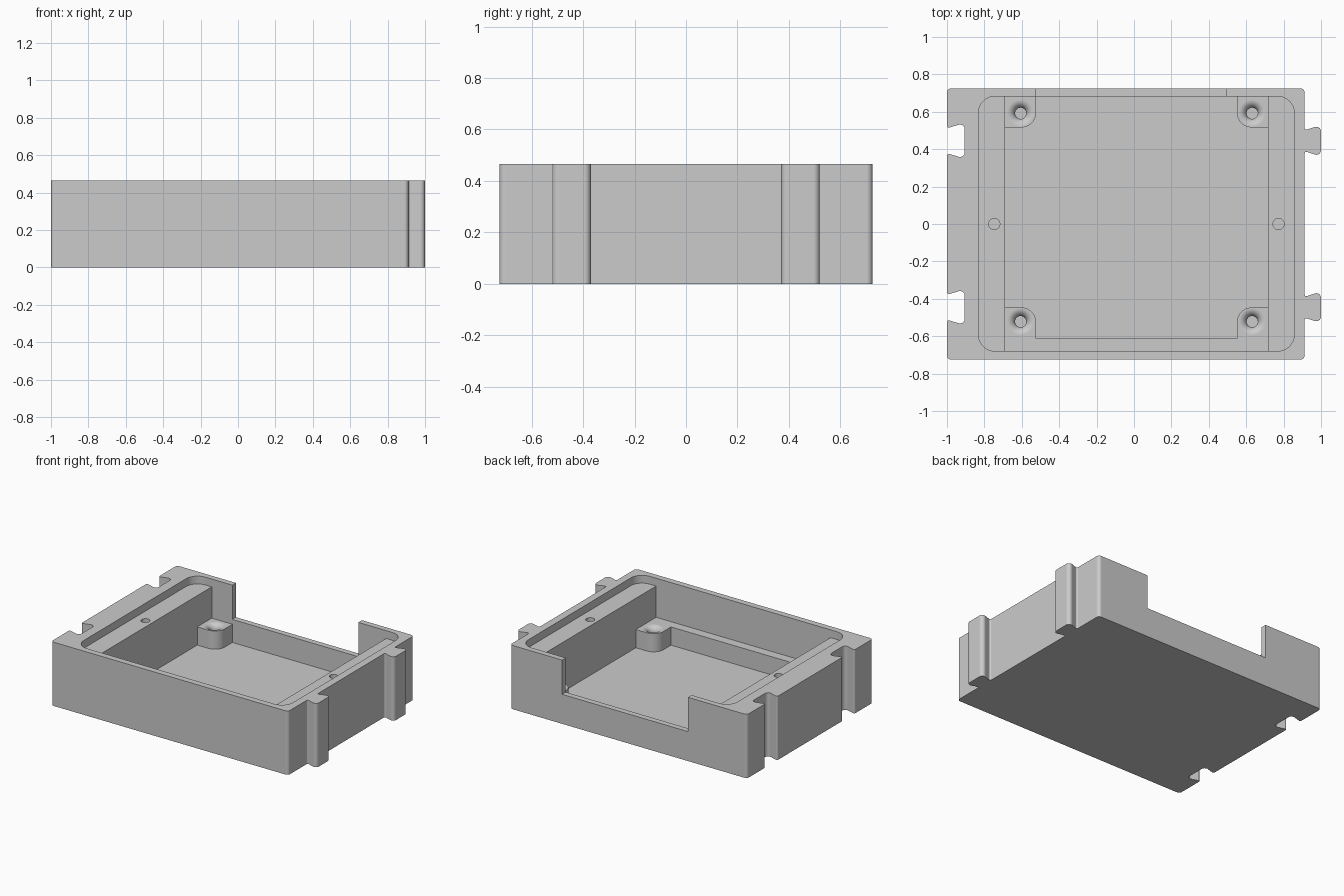
import bpy
import bmesh
from math import radians, sin, cos, tan, atan2, pi
from mathutils import Vector

default = bpy.data.objects.get("Cube")
if default:
    bpy.data.objects.remove(default)

HEIGHT = 0.465
LEDGE = 0.408      # side ledges
SILL = 0.215       # bottom of the back opening
STEP = 0.18        # screw posts and front step
FLOOR = 0.047
OVER = 0.6         # cutters end above the rim
LEFT, RIGHT = -0.69, 0.717
FRONT, BACK = -0.68, 0.683

grey = bpy.data.materials.new("light grey plastic")
grey.use_nodes = True
grey.diffuse_color = (0.6, 0.6, 0.6, 1)
grey.node_tree.nodes["Principled BSDF"].inputs["Base Color"].default_value = (0.6, 0.6, 0.6, 1)


def rounded(corners, steps=8):
    """Outline from (x, y, radius) corners, each rounded by a tangent arc."""
    out = []
    for i, (x, y, r) in enumerate(corners):
        if r == 0:
            out.append((x, y))
            continue
        p = Vector((x, y, 0))
        a = (Vector((*corners[i - 1][:2], 0)) - p).normalized()
        b = (Vector((*corners[(i + 1) % len(corners)][:2], 0)) - p).normalized()
        half = a.angle(b) / 2
        centre = p + (a + b).normalized() * (r / sin(half))
        start = p + a * (r / tan(half)) - centre
        first = atan2(start.y, start.x)
        sweep = pi - 2 * half
        if a.cross(b).z > 0:
            sweep = -sweep
        for k in range(steps + 1):
            t = first + sweep * k / steps
            out.append((centre.x + r * cos(t), centre.y + r * sin(t)))
    return out


def solid(name, rings):
    """Closed solid through rings of equal point counts, bottom to top."""
    bm = bmesh.new()
    loops = [[bm.verts.new(p) for p in ring] for ring in rings]
    count = len(loops[0])
    for low, high in zip(loops, loops[1:]):
        for k in range(count):
            n = (k + 1) % count
            bm.faces.new((low[k], low[n], high[n], high[k]))
    bm.faces.new(loops[0][::-1])
    bm.faces.new(loops[-1])
    mesh = bpy.data.meshes.new(name)
    bm.to_mesh(mesh)
    bm.free()
    mesh.materials.append(grey)
    obj = bpy.data.objects.new(name, mesh)
    bpy.context.scene.collection.objects.link(obj)
    return obj


def prism(name, corners, z0, z1):
    points = rounded(corners)
    return solid(name, [[(x, y, z) for x, y in points] for z in (z0, z1)])


def lathe(name, x, y, profile, sides=32):
    turns = [2 * pi * k / sides for k in range(sides)]
    return solid(name, [[(x + r * cos(t), y + r * sin(t), z) for t in turns]
                        for r, z in profile])


def box(x0, x1, y0, y1, r=0):
    return [(x0, y0, r), (x1, y0, r), (x1, y1, r), (x0, y1, r)]


# Outer body with dovetail tabs on one side and matching slots on the other
SIDE = 0.912
outline = [(-1, -0.725, 0.023), (SIDE, -0.725, 0.023)]
for c in (-0.445, 0.445):
    outline += [(SIDE, c - 0.055, 0.01), (1, c - 0.085, 0.025),
                (1, c + 0.085, 0.025), (SIDE, c + 0.055, 0.01)]
outline += [(SIDE, 0.725, 0.023), (-1, 0.725, 0.023)]
for c in (0.445, -0.445):
    outline += [(-1, c + 0.067, 0.01), (-0.905, c + 0.095, 0.025),
                (-0.905, c - 0.095, 0.025), (-1, c - 0.067, 0.01)]
tray = prism("tray_body", outline, 0, HEIGHT)

# Lid recess, main pocket and back opening
cutters = [
    prism("lid_recess_cutter", box(-0.832, 0.857, FRONT, BACK, 0.09), LEDGE, OVER),
    prism("pocket_cutter", box(LEFT, RIGHT, FRONT, BACK), STEP, OVER),
    prism("back_opening_cutter", box(-0.524, 0.492, 0.65, 0.8), SILL, OVER),
]

# Deep floor pocket that leaves a screw post in each corner
S, R, Y0 = 0.167, 0.08, -0.613
floor = [
    (LEFT + S, Y0, 0), (RIGHT - S, Y0, 0), (RIGHT - S, Y0 + S, R), (RIGHT, Y0 + S, 0),
    (RIGHT, BACK - S, 0), (RIGHT - S, BACK - S, R), (RIGHT - S, BACK, 0),
    (LEFT + S, BACK, 0), (LEFT + S, BACK - S, R), (LEFT, BACK - S, 0),
    (LEFT, Y0 + S, 0), (LEFT + S, Y0 + S, R),
]
cutters.append(prism("floor_cutter", floor, FLOOR, OVER))

# Post holes with rounded lips
lip, bore = 0.043, 0.03
funnel = [(bore, FLOOR + 0.02)]
for k in range(9):
    a = k / 8 * pi / 2
    funnel.append((bore + lip * (1 - cos(a)), STEP - lip + lip * sin(a)))
funnel.append((bore + lip, STEP + 0.05))
for x in (-0.606, 0.632):
    for y in (-0.522, 0.592):
        cutters.append(lathe("post_hole_cutter", x, y, funnel))

# Plain holes in the side ledges
for x in (-0.747, 0.773):
    cutters.append(lathe("ledge_hole_cutter", x, 0, [(bore, 0.18), (bore, OVER)]))

# Cut everything out of the body
for cutter in cutters:
    mod = tray.modifiers.new("cut", "BOOLEAN")
    mod.operation = "DIFFERENCE"
    mod.solver = "EXACT"
    mod.object = cutter
bpy.context.view_layer.update()
depsgraph = bpy.context.evaluated_depsgraph_get()
cut_mesh = bpy.data.meshes.new_from_object(tray.evaluated_get(depsgraph))
tray.modifiers.clear()
tray.data = cut_mesh
for cutter in cutters:
    bpy.data.objects.remove(cutter)

# Smooth the rounded corners and keep flats flat
bpy.ops.object.select_all(action="DESELECT")
bpy.context.view_layer.objects.active = tray
tray.select_set(True)
bpy.ops.object.shade_smooth_by_angle(angle=radians(30))
weighted = tray.modifiers.new("flat_normals", "WEIGHTED_NORMAL")
weighted.keep_sharp = True
